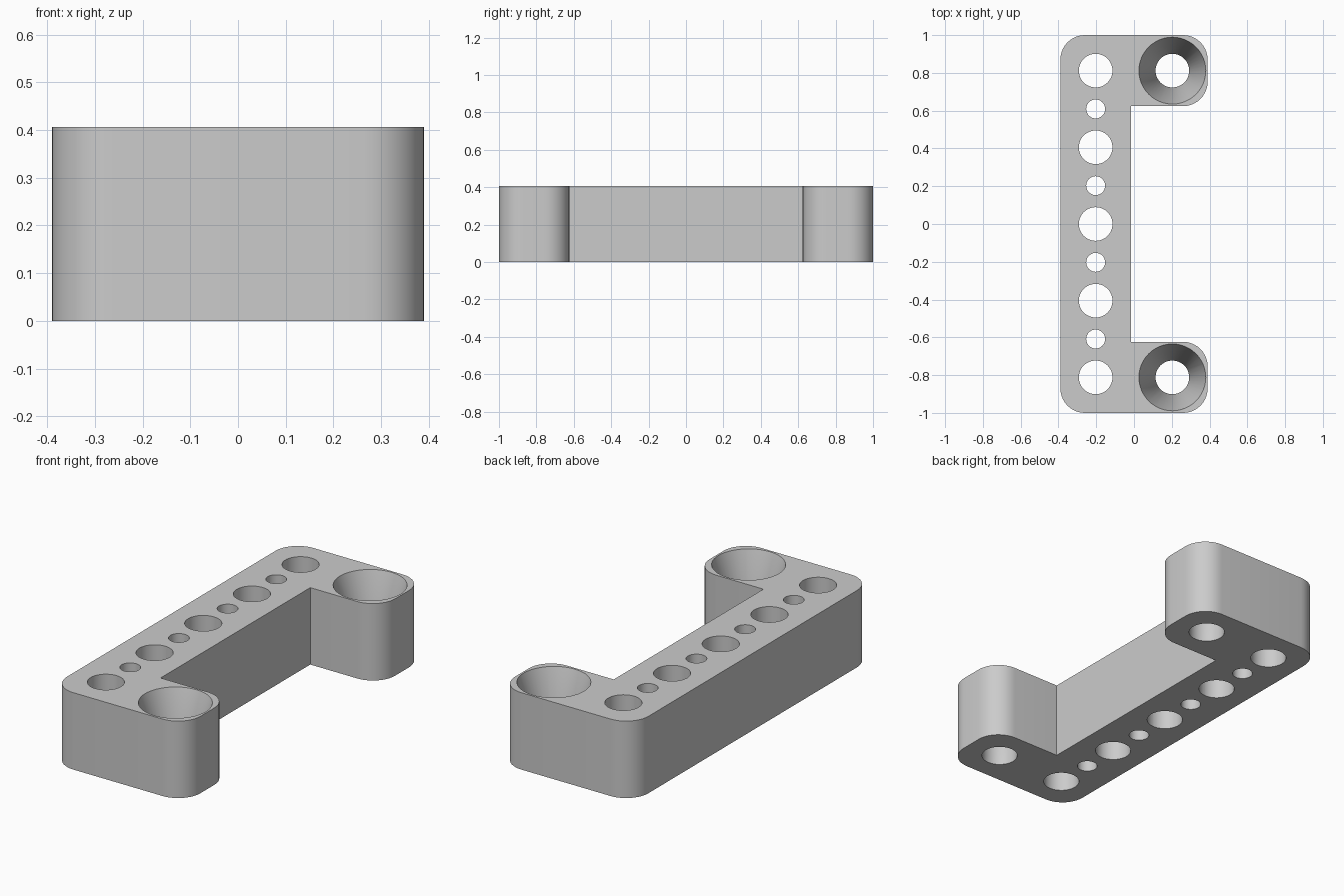
import bpy, bmesh, math

HEIGHT = 0.406
X_OUT, X_BAR = 0.39, -0.015      # outer half width, inner face of the bar
Y_OUT, Y_ARM = 1.0, 0.624        # half length, inner face of the arms
PITCH, COLUMN = 0.406, 0.203     # hole spacing, hole column offset
R_HOLE, R_SMALL, R_SINK = 0.089, 0.05, 0.177
SINK_DEPTH = 0.3
CORNER = 0.13

cube = bpy.data.objects.get("Cube")
if cube:
    bpy.data.objects.remove(cube, do_unlink=True)

grey = bpy.data.materials.new("plain grey")
grey.use_nodes = True
grey.diffuse_color = (0.6, 0.6, 0.6, 1)
grey.node_tree.nodes["Principled BSDF"].inputs["Base Color"].default_value = grey.diffuse_color


def add_object(name, bm):
    bmesh.ops.recalc_face_normals(bm, faces=bm.faces)
    mesh = bpy.data.meshes.new(name)
    bm.to_mesh(mesh)
    bm.free()
    mesh.materials.append(grey)
    obj = bpy.data.objects.new(name, mesh)
    bpy.context.collection.objects.link(obj)
    return obj


# C-shaped bracket body: extruded outline with rounded outer corners
bm = bmesh.new()
half = [(X_BAR, Y_ARM), (X_OUT, Y_ARM), (X_OUT, Y_OUT), (-X_OUT, Y_OUT)]
outline = half + [(x, -y) for x, y in reversed(half)]
base = bm.faces.new([bm.verts.new((x, y, 0)) for x, y in outline])
top = bmesh.ops.extrude_face_region(bm, geom=[base])["geom"]
bmesh.ops.translate(bm, vec=(0, 0, HEIGHT),
                    verts=[g for g in top if isinstance(g, bmesh.types.BMVert)])
corners = [e for e in bm.edges
           if abs(e.verts[0].co.z - e.verts[1].co.z) > 0.1
           and abs(abs(e.verts[0].co.x) - X_OUT) < 0.001]
bmesh.ops.bevel(bm, geom=corners, offset=CORNER, offset_type='OFFSET',
                segments=10, profile=0.5, affect='EDGES')
bracket = add_object("bracket", bm)


def cut_round(x, y, z_low, z_high, r_low, r_high):
    """Remove a cylinder or cone from the bracket."""
    bm = bmesh.new()
    bmesh.ops.create_cone(bm, cap_ends=True, segments=48, radius1=r_low,
                          radius2=r_high, depth=z_high - z_low)
    bmesh.ops.translate(bm, verts=bm.verts, vec=(x, y, (z_low + z_high) / 2))
    cutter = add_object("hole_cutter", bm)
    cutter.hide_render = True
    mod = bracket.modifiers.new("hole", 'BOOLEAN')
    mod.operation, mod.solver, mod.object = 'DIFFERENCE', 'EXACT', cutter
    bpy.context.view_layer.update()
    shape = bracket.evaluated_get(bpy.context.evaluated_depsgraph_get())
    cut_mesh = bpy.data.meshes.new_from_object(shape)
    bracket.modifiers.clear()
    bracket.data = cut_mesh
    bpy.data.objects.remove(cutter, do_unlink=True)


# Row of alternating large and small holes along the bar
for i in range(-4, 5):
    radius = R_SMALL if i % 2 else R_HOLE
    cut_round(-COLUMN, i * PITCH / 2, -0.1, HEIGHT + 0.1, radius, radius)

# Countersunk screw holes in the arms
slope = (R_SINK - R_HOLE) / SINK_DEPTH
RISE = 0.02
for y in (-2 * PITCH, 2 * PITCH):
    cut_round(COLUMN, y, -0.1, HEIGHT + 0.1, R_HOLE, R_HOLE)
    cut_round(COLUMN, y, HEIGHT - SINK_DEPTH, HEIGHT + RISE,
              R_HOLE, R_SINK + slope * RISE)

# Smooth round walls, sharp rims
bracket.data.materials.clear()
bracket.data.materials.append(grey)
bpy.ops.object.select_all(action='DESELECT')
bracket.select_set(True)
bpy.context.view_layer.objects.active = bracket
bpy.ops.object.shade_smooth_by_angle(angle=math.radians(30))
